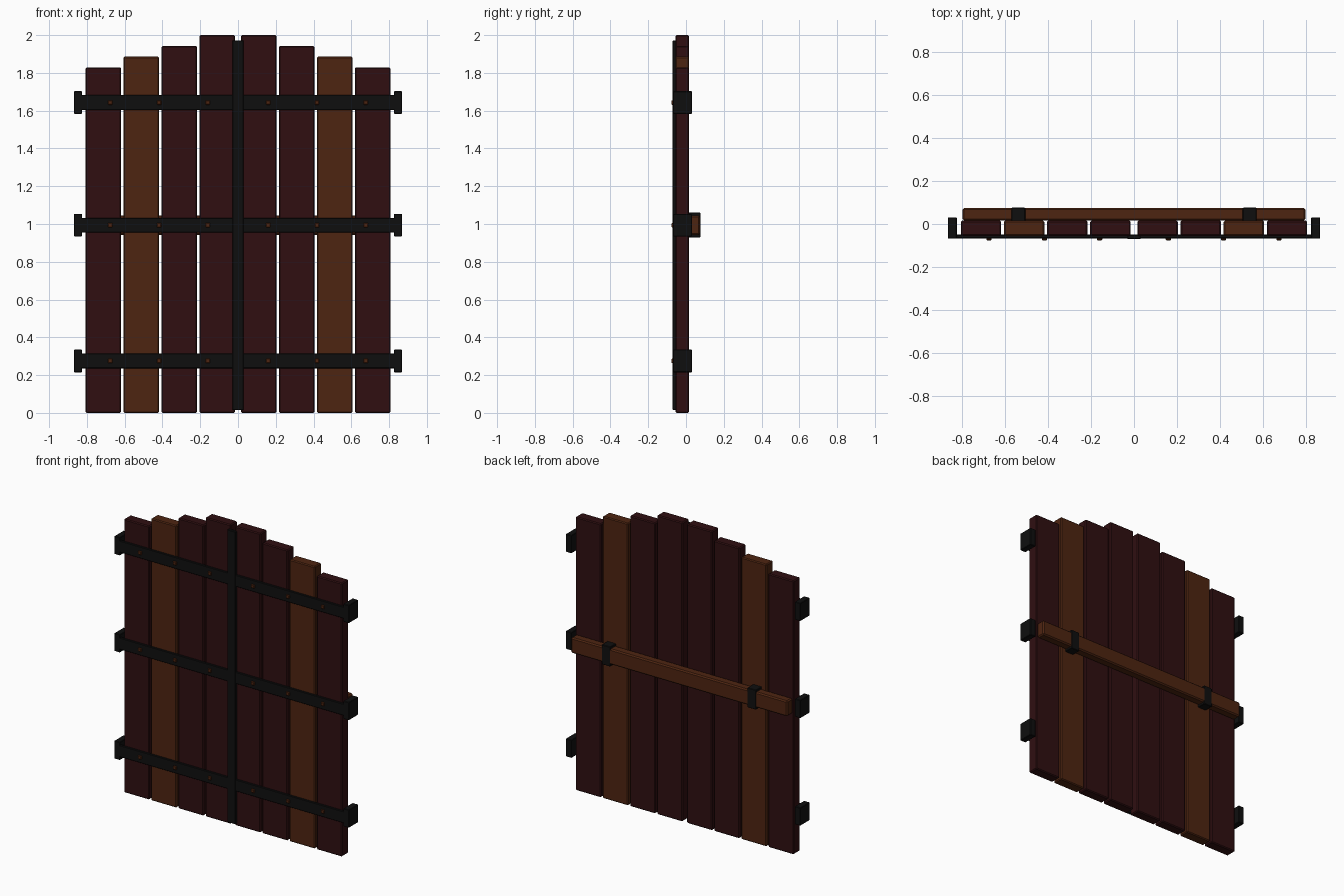
import bpy

cube = bpy.data.objects.get("Cube")
if cube:
    bpy.data.objects.remove(cube, do_unlink=True)


def material(name, colour):
    m = bpy.data.materials.new(name)
    m.use_nodes = True
    m.diffuse_color = colour
    bsdf = next(n for n in m.node_tree.nodes if n.type == 'BSDF_PRINCIPLED')
    bsdf.inputs["Base Color"].default_value = colour
    return m


DARK_WOOD = material("dark red wood", (0.029, 0.0046, 0.0055, 1))
BROWN_WOOD = material("brown wood", (0.076, 0.018, 0.0055, 1))
IRON = material("black iron", (0.0048, 0.0048, 0.0048, 1))


def box(name, mat, x, y, z, bevel=0.003):
    """Bevelled box from (min, max) pairs on each axis."""
    bpy.ops.mesh.primitive_cube_add(size=1, location=[sum(p) / 2 for p in (x, y, z)])
    ob = bpy.context.object
    ob.name = name
    ob.scale = [p[1] - p[0] for p in (x, y, z)]
    bpy.ops.object.transform_apply(location=False, rotation=False, scale=True)
    ob.data.materials.append(mat)
    if bevel:
        mod = ob.modifiers.new("soft edges", 'BEVEL')
        mod.width = bevel
        mod.segments = 1
    return ob


def around(c, half):
    return (c - half, c + half)


# Upright planks, stepping down towards both sides
for side, label in ((-1, "right"), (1, "left")):
    for i in range(4):
        wood = BROWN_WOOD if i == 2 else DARK_WOOD
        box(f"{label}_plank_{i + 1}", wood, around(side * (0.11 + 0.201 * i), 0.094),
            (-0.055, 0.016), (0, 2 - 0.057 * i), 0.006)

# Iron bar over the centre joint
box("centre_bar", IRON, (-0.03, 0.03), (-0.071, -0.05), (0.015, 1.972))

# Iron straps with nails and hinge blocks
for level, z in (("lower", 0.275), ("middle", 0.994), ("upper", 1.643)):
    box(f"{level}_strap", IRON, (-0.84, 0.84), (-0.067, -0.05), around(z, 0.039))
    for side, label in ((-1, "right"), (1, "left")):
        box(f"{level}_{label}_hinge_block", IRON, around(side * 0.847, 0.021),
            (-0.068, 0.031), around(z, 0.06))
        for i in range(3):
            box(f"{level}_{label}_nail_{i + 1}", BROWN_WOOD,
                around(side * (0.16 + 0.258 * i), 0.012),
                (-0.076, -0.06), around(z, 0.012))

# Locking beam on the back, held by two iron clips
box("locking_beam", BROWN_WOOD, (-0.8, 0.8), (0.016, 0.075), (0.942, 1.046), 0.008)
for side, label in ((-1, "right"), (1, "left")):
    box(f"{label}_beam_clip", IRON, around(side * 0.539, 0.032),
        (0.012, 0.076), (0.928, 1.06))
